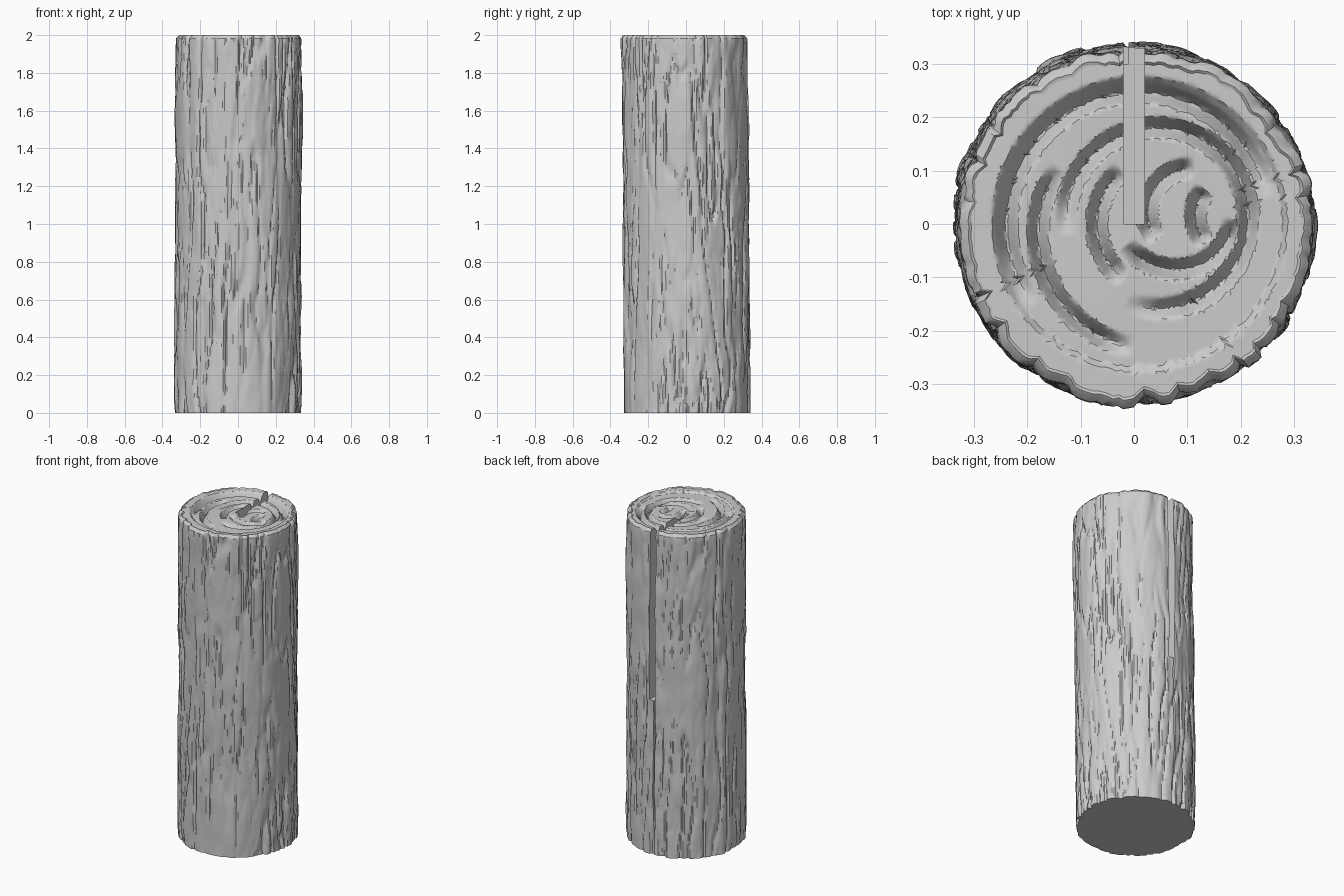
import bpy, bmesh, math
from mathutils import Vector, noise

cube = bpy.data.objects.get("Cube")
if cube:
    bpy.data.objects.remove(cube)

HEIGHT = 2.0
SEGS, ROWS, RINGS = 210, 120, 64

mat = bpy.data.materials.new("pale grey wood")
mat.use_nodes = True
grey = (0.6, 0.6, 0.6, 1)
mat.diffuse_color = grey
mat.node_tree.nodes["Principled BSDF"].inputs["Base Color"].default_value = grey


def bark_radius(a, z):
    """Radius of the bark: long vertical plates split by sharp furrows."""
    c, s = math.cos(a), math.sin(a)
    wobble = noise.noise(Vector((c * 2, s * 2, z * 4)))
    plates = noise.noise(Vector((c * 5 + wobble * 0.25, s * 5, z * 1.6)))
    fine = noise.noise(Vector((c * 10 + 7, s * 10, z * 3.5)))
    rough = 0.65 + 0.6 * noise.noise(Vector((c * 1.5, s * 1.5, z * 1.5 + 9)))
    furrow = max(0, 1 - abs(plates) / 0.16)
    nick = max(0, 1 - abs(fine) / 0.2)
    lumps = noise.noise(Vector((c * 4, s * 4, z * 7)))
    r = 0.336 + 0.004 * wobble + 0.004 * lumps + rough * (0.012 * plates - 0.018 * furrow - 0.006 * nick)
    # Rounded upper edge
    return min(r, 0.349) - 0.012 * max(0, (z - 1.975) / 0.025) ** 2


# Carved growth rings: centre x, centre y, start angle, end angle, start and end radius
ARCS = [
    (0.01, 0, 12, 217, 0.245, 0.25),
    (0.045, 0.01, -110, 190, 0.168, 0.172),
    (0.03, 0, 149, 262, 0.2, 0.235),
    (0.06, 0, 130, 232, 0.13, 0.13),
    (0.11, 0.02, 88, 215, 0.085, 0.085),
    (0.09, 0.03, 214, 347, 0.125, 0.1),
    (0.19, 0.015, 140, 220, 0.075, 0.075),
]


def cap_drop(x, y):
    """Depth of the carved end grain below the rim."""
    r = math.hypot(x - 0.01, y)
    drop = 0.004 + 0.004 * noise.noise(Vector((x * 5, y * 5, 3)))
    drop += 0.012 * min(1, max(0, (0.277 - r) / 0.008))
    carve = 0
    for cx, cy, a0, a1, r0, r1 in ARCS:
        a = (math.degrees(math.atan2(y - cy, x - cx)) - a0) % 360
        span = a1 - a0
        if a > span:
            continue
        t = a / span
        taper = min(1, t * 8, (1 - t) * 8)
        d = abs(math.hypot(x - cx, y - cy) - r0 - (r1 - r0) * t)
        carve = max(carve, taper * max(0, 1 - d / 0.02))
    return drop + 0.038 * carve


# Log body: bark wall, carved top and flat base in one closed mesh
bm = bmesh.new()
angles = [math.tau * i / SEGS for i in range(SEGS)]
loops = []
for j in range(ROWS + 1):
    z = HEIGHT * j / ROWS
    lean = 0.005 * (z - 1)
    ring = []
    for a in angles:
        r = bark_radius(a, z)
        top = 0.004 if j == ROWS else 0
        ring.append(bm.verts.new((r * math.cos(a) + lean, r * math.sin(a) - lean, z - top)))
    loops.append(ring)
rim = [v.co.copy() for v in loops[-1]]
for k in range(1, RINGS):
    t = 1 - k / RINGS
    ring = []
    for p in rim:
        x, y = p.x * t, p.y * t
        drop = 0 if k == 1 else cap_drop(x, y)
        ring.append(bm.verts.new((x, y, HEIGHT - drop)))
    loops.append(ring)
for low, high in zip(loops, loops[1:]):
    for i in range(SEGS):
        n = (i + 1) % SEGS
        bm.faces.new((low[i], low[n], high[n], high[i]))
bm.faces.new(loops[-1])
bm.faces.new(reversed(loops[0]))
mesh = bpy.data.meshes.new("log")
bm.to_mesh(mesh)
bm.free()
log = bpy.data.objects.new("log", mesh)
bpy.context.collection.objects.link(log)
mesh.materials.append(mat)
bpy.context.view_layer.objects.active = log
log.select_set(True)


def cut_box(name, low, high):
    """Cut a box between two corners out of the log."""
    b = bmesh.new()
    bmesh.ops.create_cube(b, size=1)
    for v in b.verts:
        v.co = [lo if c < 0 else hi for c, lo, hi in zip(v.co, low, high)]
    me = bpy.data.meshes.new(name)
    b.to_mesh(me)
    b.free()
    me.materials.append(mat)
    cutter = bpy.data.objects.new(name, me)
    cutter.hide_render = True
    bpy.context.collection.objects.link(cutter)
    mod = log.modifiers.new(name, "BOOLEAN")
    mod.operation = "DIFFERENCE"
    mod.solver = "EXACT"
    mod.object = cutter
    bpy.ops.object.modifier_apply(modifier=name)
    bpy.data.objects.remove(cutter)


# Long slot in the back, and the thin crack running on below it
cut_box("slot_cutter", (-0.02, 0.0, 0.95), (0.02, 0.45, 2.2))
cut_box("crack_cutter", (-0.02, 0.3, 0.2), (-0.01, 0.45, 0.96))

bpy.ops.object.shade_smooth_by_angle(angle=math.radians(32))
